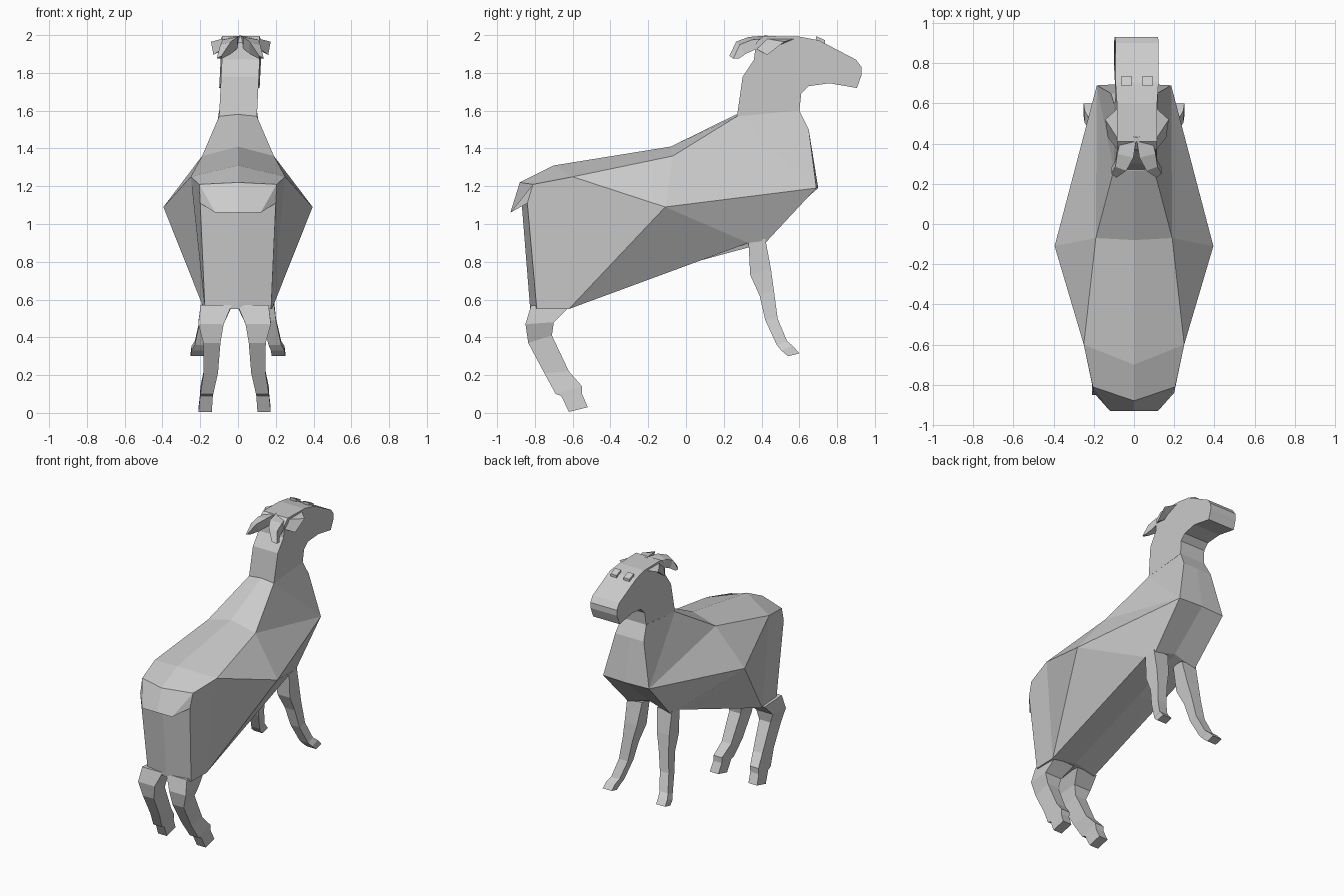
import bpy, bmesh

if "Cube" in bpy.data.objects:
    bpy.data.objects.remove(bpy.data.objects["Cube"])

mat = bpy.data.materials.new("warm_grey")
mat.diffuse_color = (0.6, 0.6, 0.6, 1)
mat.use_nodes = True
mat.node_tree.nodes["Principled BSDF"].inputs["Base Color"].default_value = mat.diffuse_color


def make(name, verts, faces, dx=0.0):
    bm = bmesh.new()
    vs = [bm.verts.new((x + dx, y, z)) for x, y, z in verts]
    for f in faces:
        bm.faces.new([vs[i] for i in f])
    bmesh.ops.remove_doubles(bm, verts=bm.verts, dist=1e-4)
    bmesh.ops.recalc_face_normals(bm, faces=bm.faces)
    me = bpy.data.meshes.new(name)
    bm.to_mesh(me)
    bm.free()
    me.materials.append(mat)
    ob = bpy.data.objects.new(name, me)
    bpy.context.collection.objects.link(ob)
    return ob


def loft(name, rings, dx=0.0):
    n = len(rings[0])
    verts = [p for r in rings for p in r]
    faces = [(k * n + i, k * n + (i + 1) % n, (k + 1) * n + (i + 1) % n, (k + 1) * n + i)
             for k in range(len(rings) - 1) for i in range(n)]
    faces += [tuple(range(n)), tuple(range(len(verts) - n, len(verts)))]
    return make(name, verts, faces, dx)


# body: half of the faceted trunk, mirrored
# T ridge, E back edge, P rump flap, Q/H rear panel, W flank, C chest, N/M throat
V = {
    "T0": (0, -.88, 1.22), "T1": (0, -.70, 1.31), "T2": (0, -.08, 1.41), "T3": (0, .265, 1.58),
    "E0": (.205, -.81, 1.21), "E1": (.25, -.6, 1.25), "E2": (.19, -.07, 1.36), "E3": (.1, .27, 1.57),
    "P": (.12, -.93, 1.06), "Pc": (0, -.93, 1.06), "Q": (.2, -.84, 1.11), "Qc": (0, -.87, 1.11),
    "H": (.175, -.79, .55), "Hc": (0, -.825, .55), "L": (.18, -.62, .55), "Lc": (0, -.6, .57),
    "W": (.395, -.11, 1.09), "B": (.12, .05, .8), "Bc": (0, .05, .8),
    "F": (.18, .33, .9), "A": (.17, .42, .9), "Ac": (0, .42, .95),
    "C": (.185, .69, 1.19), "Cc": (0, .70, 1.19),
    "M": (.115, .65, 1.5), "Mc": (0, .65, 1.5), "N": (.1, .6, 1.6), "Nc": (0, .6, 1.6),
}
F = """T0 T1 E1 E0|T1 T2 E2 E1|T2 T3 E3 E2|Pc T0 E0 P|P E0 Q|Pc P Q Qc|Qc Q H Hc|
E0 E1 L H Q|E1 W L|E1 E2 W|E2 E3 C|E2 C W|E3 N M C|N Nc Mc M|M Mc Cc C|C Cc Ac A|
W C A F|W F L|F B L|H L Lc Hc|L B Bc Lc|B F A Ac Bc|T3 E3 N Nc"""
keys = list(V)
faces = [[keys.index(k) for k in f.split()] for f in F.split("|")]
nv = len(keys)
both = list(V.values()) + [(-x, y, z) for x, y, z in V.values()]
make("body", both, faces + [[i + nv for i in f] for f in faces])

# neck and head: side outline extruded across, leaning slightly to one side
outline = [(.27, 1.57), (.3, 1.78), (.36, 1.87), (.37, 1.96), (.41, 1.995), (.6, 1.992), (.705, 1.972),
           (.9, 1.87), (.93, 1.83), (.93, 1.79), (.905, 1.72), (.76, 1.745), (.65, 1.73),
           (.61, 1.69), (.6, 1.6)]
loft("neck_and_head", [[(s * (.1 + .007 * (y > .65)) + .015 * min(1, (z - 1.57) / .3), y, z)
                        for y, z in outline] for s in (-1, 0, 1)])

# legs: stations of centre x, half width, back y z, front y z
hind = [(.098, .082, -.82, .57, -.62, .56), (.125, .067, -.85, .47, -.70, .48),
        (.12, .045, -.835, .37, -.71, .41), (.126, .038, -.75, .21, -.62, .22),
        (.147, .034, -.69, .10, -.55, .14), (.149, .034, -.66, .09, -.55, .10),
        (.156, .035, -.62, .005, -.52, .03)]
fore = [(.12, .06, .33, .92, .42, .92), (.13, .05, .34, .73, .45, .76),
        (.145, .04, .39, .62, .465, .65), (.165, .036, .42, .49, .485, .50),
        (.195, .034, .48, .36, .535, .38), (.21, .036, .505, .33, .565, .355),
        (.215, .036, .54, .30, .60, .315)]
for name, st, dx in (("hind_leg", hind, -.018), ("front_leg", fore, .0)):
    for side, s in (("left", -1), ("right", 1)):
        loft(side + "_" + name, [[(s * (x - w), yb, zb), (s * (x + w), yb, zb),
                                  (s * (x + w), yf, zf), (s * (x - w), yf, zf)]
                                 for x, w, yb, zb, yf, zf in st], dx)

for side, s in (("left", -1), ("right", 1)):
    # horns sweeping back and down to a point: inner x, outer x, y, top z, bottom z
    horn = [(.0, .07, .43, 1.998, 1.95), (.015, .095, .33, 1.99, 1.93),
            (.05, .105, .265, 1.965, 1.90), (.1, .125, .23, 1.89, 1.875)]
    loft(side + "_horn", [[(s * a, y, t), (s * b, y + .02, t - .015),
                           (s * b, y + .05, u), (s * a, y + .04, u)] for a, b, y, t, u in horn], .012)
    # ears: drooping wedges on the side of the head
    ear = [(.08, .59, 1.985), (.08, .40, 1.985), (.08, .35, 1.94), (.08, .46, 1.93),
           (.158, .52, 1.965), (.145, .43, 1.895)]
    make(side + "_ear", [(s * x, y, z) for x, y, z in ear],
         [(0, 1, 4), (1, 2, 5), (1, 5, 4), (2, 3, 5), (3, 4, 5), (3, 0, 4), (0, 3, 2, 1)], .015)
    # eyes: small raised blocks on the brow
    c = .052 * s
    loft(side + "_eye", [[(c + i * .024, .712 + j * .025, 1.97 - j * .011 + h)
                          for i, j in ((-1, -1), (1, -1), (1, 1), (-1, 1))] for h in (-.025, .014)], .015)
